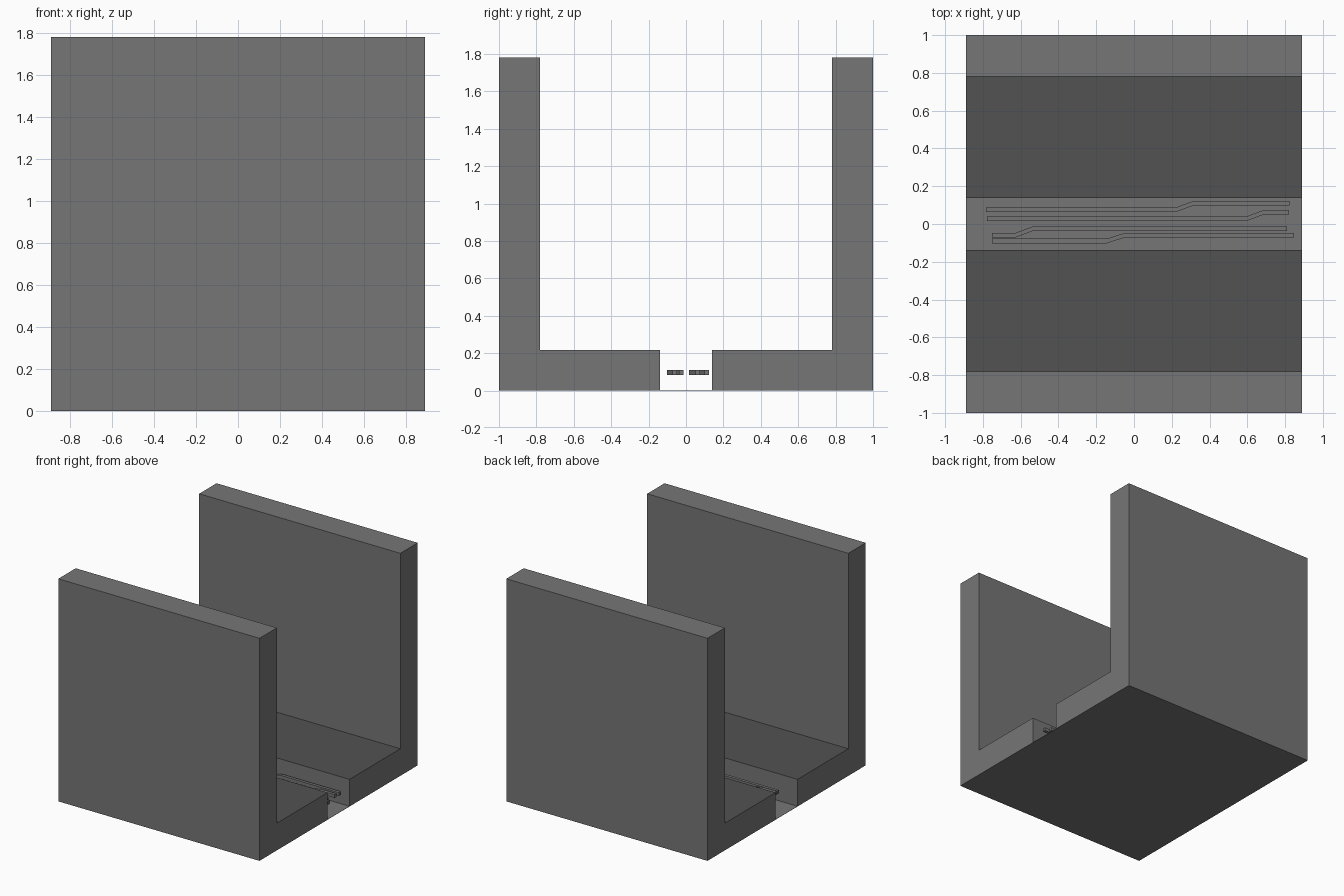
import bpy, bmesh

if "Cube" in bpy.data.objects:
    bpy.data.objects.remove(bpy.data.objects["Cube"])

def material(name, v):
    m = bpy.data.materials.new(name)
    m.diffuse_color = (v, v, v, 1)
    m.use_nodes = True
    m.node_tree.nodes["Principled BSDF"].inputs["Base Color"].default_value = m.diffuse_color
    return m

GREY = material("grey", 0.18)
DARK = material("dark_grey", 0.085)

def prism(name, pts, to3d, vec, mats=(GREY,)):
    """Extrude a closed outline along a vector."""
    bm = bmesh.new()
    face = bm.faces.new([bm.verts.new(to3d(*p)) for p in pts])
    ext = bmesh.ops.extrude_face_region(bm, geom=[face], use_keep_orig=True)
    bmesh.ops.translate(bm, vec=vec, verts=[g for g in ext["geom"] if isinstance(g, bmesh.types.BMVert)])
    bmesh.ops.recalc_face_normals(bm, faces=bm.faces)
    me = bpy.data.meshes.new(name)
    bm.to_mesh(me)
    bm.free()
    ob = bpy.data.objects.new(name, me)
    bpy.context.collection.objects.link(ob)
    for m in mats:
        me.materials.append(m)
    return ob

# Trench body: side walls, ledges and a thin channel floor in one profile
HX, H, T, L, G, F = 0.89, 1.78, 0.78, 0.217, 0.138, 0.002
half = [(G, F), (G, L), (T, L), (T, H), (1, H), (1, 0)]
profile = half + [(-y, z) for y, z in reversed(half)]
body = prism("trench_body", profile, lambda y, z: (-HX, y, z), (2 * HX, 0, 0), (GREY, DARK))

# Dark ledge tops
for p in body.data.polygons:
    if p.normal.z > 0.9 and abs(p.center.z - L) < 0.01:
        p.material_index = 1

# Thin rails in the channel: x start, bend start, bend end, x end, left y, right y
rails = [
    (-0.783, 0.22, 0.315, 0.823, 0.075, 0.110),
    (-0.778, 0.595, 0.69, 0.82, 0.028, 0.063),
    (-0.751, -0.63, -0.535, 0.81, -0.060, -0.025),
    (-0.751, -0.143, -0.048, 0.847, -0.090, -0.059),
]
W = 0.012
for i, (x0, x1, x2, x3, ya, yb) in enumerate(rails):
    path = [(x0, ya), (x1, ya), (x2, yb), (x3, yb)]
    outline = [(x, y - W) for x, y in path] + [(x, y + W) for x, y in reversed(path)]
    prism(f"channel_rail_{i + 1}", outline, lambda x, y: (x, y, 0.083), (0, 0, 0.026))
